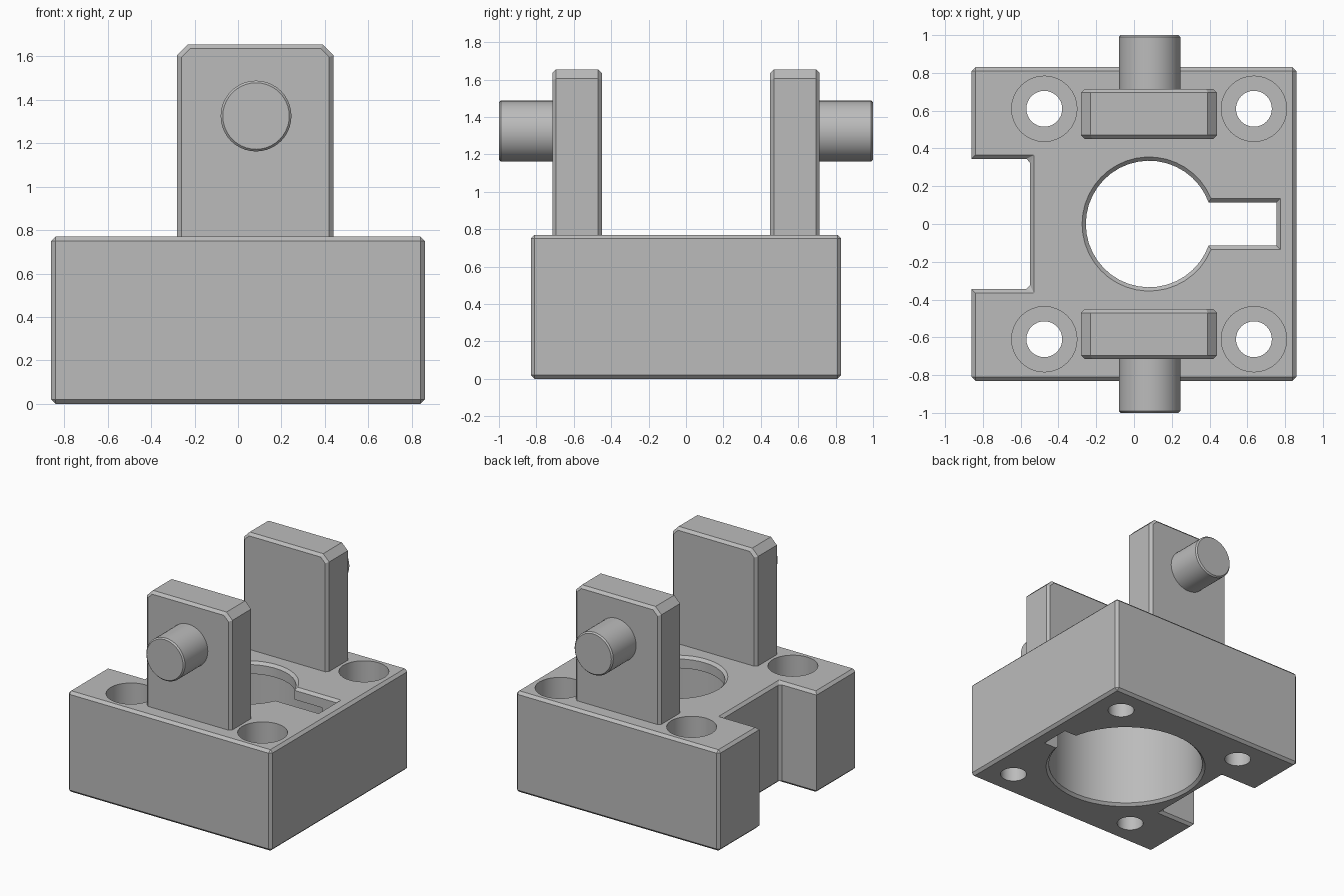
import bpy, bmesh, math
from mathutils import Matrix

cube = bpy.data.objects.get("Cube")
if cube:
    bpy.data.objects.remove(cube)

CX = 0.08          # shared centre of bore, uprights and pins
TOP = 0.77         # top of the base
CH = 0.02          # chamfer size

grey = bpy.data.materials.new("machined_grey")
grey.use_nodes = True
grey.diffuse_color = (0.5, 0.5, 0.5, 1)
grey.node_tree.nodes["Principled BSDF"].inputs["Base Color"].default_value = (0.5, 0.5, 0.5, 1)


def loft(name, rings):
    """Closed solid through rings of equal point count."""
    bm = bmesh.new()
    loops = [[bm.verts.new(p) for p in ring] for ring in rings]
    n = len(loops[0])
    for a, b in zip(loops, loops[1:]):
        for i in range(n):
            bm.faces.new((a[i], a[(i + 1) % n], b[(i + 1) % n], b[i]))
    bm.faces.new(loops[0][::-1])
    bm.faces.new(loops[-1])
    bmesh.ops.recalc_face_normals(bm, faces=bm.faces)
    mesh = bpy.data.meshes.new(name)
    bm.to_mesh(mesh)
    bm.free()
    mesh.materials.append(grey)
    ob = bpy.data.objects.new(name, mesh)
    bpy.context.collection.objects.link(ob)
    return ob


def bevel_edges(ob, rule):
    bm = bmesh.new()
    bm.from_mesh(ob.data)
    edges = [e for e in bm.edges if rule(e.verts[0].co, e.verts[1].co)]
    bmesh.ops.bevel(bm, geom=edges, offset=CH, segments=1, affect='EDGES')
    bm.to_mesh(ob.data)
    bm.free()


def circle(r, x, y, z, n):
    return [(x + r * math.cos(2 * math.pi * i / n), y + r * math.sin(2 * math.pi * i / n), z)
            for i in range(n)]


def turned(name, x, y, steps, n=40):
    """Round solid from (radius, z) steps."""
    return loft(name, [circle(r, x, y, z, n) for r, z in steps])


def keyhole(grow, z, n=36):
    """Round hole joined to a slot on its +x side."""
    r, w, end = 0.335 + grow, 0.115 + grow, 0.755 + grow
    a = math.asin(w / r)
    arc = [a + (2 * math.pi - 2 * a) * i / n for i in range(n + 1)]
    pts = [(CX + r * math.cos(t), r * math.sin(t), z) for t in arc]
    return pts + [(end, -w, z), (end, w, z)]


def smooth(ob):
    bpy.ops.object.select_all(action='DESELECT')
    ob.select_set(True)
    bpy.context.view_layer.objects.active = ob
    bpy.ops.object.shade_smooth_by_angle(angle=math.radians(30))


# Base block with a notch in the -x side
X, Y, NX, NY = 0.86, 0.83, -0.55, 0.345
outline = [(-X, -Y), (X, -Y), (X, Y), (-X, Y), (-X, NY), (NX, NY), (NX, -NY), (-X, -NY)]
base = loft("base_block", [[(x, y, z) for x, y in outline] for z in (0, TOP)])


def is_notch_mouth(a, b):
    return a.x < -0.8 and b.x < -0.8 and abs(abs(a.y) - NY) < 0.01 and (a.xy - b.xy).length < 0.01


bevel_edges(base, lambda a, b: not is_notch_mouth(a, b))

# Cutters: keyhole with chamfered rim, wide bore from below, counterbored bolt holes
cutters = [
    loft("keyhole_cutter", [keyhole(0, -0.1), keyhole(0, TOP - CH),
                            keyhole(CH, TOP), keyhole(CH, TOP + 0.1)]),
    turned("bore_cutter", CX, 0, [(0.58, -0.1), (0.58, 0), (0.56, CH), (0.56, 0.68)], 48),
]
for x in (-0.475, 0.635):
    for y in (-0.61, 0.61):
        cutters.append(turned("bolt_hole_cutter", x, y,
                              [(0.095, -0.1), (0.095, 0.37), (0.173, 0.37), (0.173, TOP + 0.1)], 32))
for cutter in cutters:
    mod = base.modifiers.new("cut", 'BOOLEAN')
    mod.operation = 'DIFFERENCE'
    mod.solver = 'EXACT'
    mod.object = cutter
bpy.context.view_layer.update()
cut_mesh = bpy.data.meshes.new_from_object(
    base.evaluated_get(bpy.context.evaluated_depsgraph_get()))
base.modifiers.clear()
base.data = cut_mesh
for cutter in cutters:
    bpy.data.objects.remove(cutter)
smooth(base)

# Uprights with clipped top corners, and a pin on each outer face
W, H, CLIP = 0.36, 1.655, 0.05
plate = [(-W, TOP - 0.01), (W, TOP - 0.01), (W, H - CLIP), (W - CLIP, H),
         (CLIP - W, H), (-W, H - CLIP)]
for side, tag in ((-1, "front"), (1, "back")):
    upright = loft(tag + "_upright",
                   [[(CX + x, side * y, z) for x, z in plate] for y in (0.45, 0.715)])
    bevel_edges(upright, lambda a, b: abs(a.y - b.y) < 0.001 and max(a.z, b.z) > TOP)
    pin = turned(tag + "_pin", 0, 0, [(0.163, 0.7), (0.163, 0.99), (0.153, 1.0)])
    pin.data.transform(Matrix.Translation((CX + 0.003, 0, 1.325))
                       @ Matrix.Rotation(-side * math.pi / 2, 4, 'X'))
    smooth(pin)
